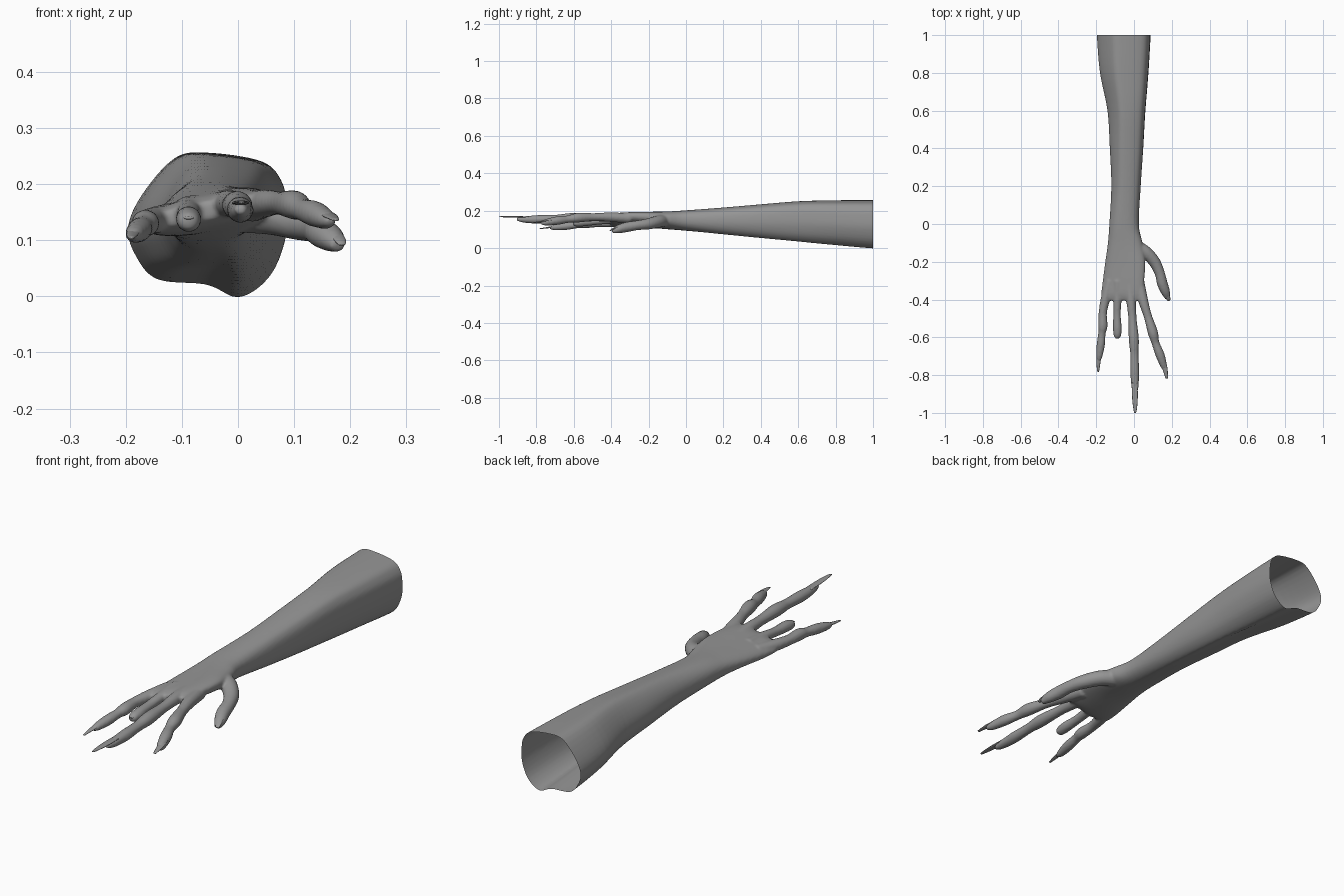
import bpy, bmesh, math
from mathutils import Vector

if "Cube" in bpy.data.objects:
    bpy.data.objects.remove(bpy.data.objects["Cube"])

skin = bpy.data.materials.new("grey skin")
skin.diffuse_color = (0.3, 0.3, 0.3, 1)
skin.use_nodes = True
skin.node_tree.nodes["Principled BSDF"].inputs["Base Color"].default_value = skin.diffuse_color


def spline(p, steps, closed=False):
    """Smooth curve through points of any dimension (Catmull-Rom)."""
    n, out = len(p), []
    for i in range(n if closed else n - 1):
        if closed:
            a, b, c, d = (p[(i + k) % n] for k in (-1, 0, 1, 2))
        else:
            a, b, c, d = p[max(i - 1, 0)], p[i], p[i + 1], p[min(i + 2, n - 1)]
        for s in range(steps):
            t = s / steps
            out.append([0.5 * (2 * B + (C - A) * t + (2 * A - 5 * B + 4 * C - D) * t * t
                               + (3 * B - A - 3 * C + D) * t ** 3)
                        for A, B, C, D in zip(a, b, c, d)])
    if not closed:
        out.append(list(p[-1]))
    return out


def loft(bm, rings):
    """Skin a list of equal point rings and cap both ends."""
    rows = [[bm.verts.new(v) for v in ring] for ring in rings]
    n = len(rows[0])
    for a, b in zip(rows, rows[1:]):
        for i in range(n):
            bm.faces.new((a[i], a[(i + 1) % n], b[(i + 1) % n], b[i]))
    bm.faces.new(rows[0][::-1])
    bm.faces.new(rows[-1])


def tube(bm, path, steps=6, sides=16):
    """Elliptical tube along points of (x, y, z, half width, half height)."""
    pts = spline(path, steps)
    rings = []
    for i, p in enumerate(pts):
        t = Vector(pts[min(i + 1, len(pts) - 1)][:3]) - Vector(pts[max(i - 1, 0)][:3])
        side = t.cross(Vector((0, 0, 1))).normalized()
        up = side.cross(t).normalized()
        rings.append([Vector(p[:3]) + side * p[3] * math.cos(a) + up * p[4] * math.sin(a)
                      for a in (2 * math.pi * k / sides for k in range(sides))])
    loft(bm, rings)


def finish(name, bm):
    bmesh.ops.recalc_face_normals(bm, faces=bm.faces)
    me = bpy.data.meshes.new(name)
    bm.to_mesh(me)
    bm.free()
    me.materials.append(skin)
    ob = bpy.data.objects.new(name, me)
    bpy.context.collection.objects.link(ob)
    return ob


def smooth(ob):
    for f in ob.data.polygons:
        f.use_smooth = True


# Forearm and palm: lumpy elbow outline blending into an oval at the wrist
elbow = spline([(1.04, .3), (.97, .62), (.72, .88), (.02, 1), (-.42, .93), (-.85, .42),
                (-1.04, -.05), (-.93, -.45), (-.65, -.77), (.0, -.84), (.42, -1.02),
                (.82, -.73), (1.03, -.2)], 4, True)
# y, left x, right x, low z, high z, sideways tilt
stations = [(1.04, -.19, .08, .0, .256, 0), (.98, -.19, .08, .002, .256, 0),
            (.8, -.175, .07, .018, .255, 0), (.6, -.137, .056, .036, .25, 0),
            (.4, -.126, .046, .053, .234, 0), (.2, -.119, .034, .072, .217, 0),
            (0, -.13, .025, .092, .202, .03), (-.1, -.138, .045, .102, .195, .08),
            (-.2, -.152, .06, .112, .19, .15), (-.3, -.165, .054, .116, .184, .2),
            (-.37, -.173, .05, .122, .178, .2), (-.405, -.168, .045, .135, .168, .2)]
bm = bmesh.new()
rings = []
for y, x0, x1, z0, z1, tilt in spline(stations, 5):
    w = min(max((y + .1) / .8, 0), 1)
    ring = []
    for u, v in elbow:
        a = math.atan2(v, u)
        c, s = math.cos(a), math.sin(a)
        u = w * u + (1 - w) * math.copysign(abs(c) ** .85, c)
        v = w * v + (1 - w) * math.copysign(abs(s) ** .85, s)
        dx = u * (x1 - x0) / 2
        ring.append(((x0 + x1) / 2 + dx, y, (z0 + z1) / 2 + v * (z1 - z0) / 2 + tilt * dx))
    rings.append(ring)
loft(bm, rings)

# Fingers: x, y, z, radius at each joint
fingers = {
    "little": [(-.125, -.3, .14, .026), (-.152, -.4, .135, .024), (-.165, -.47, .133, .021),
               (-.165, -.54, .13, .024), (-.17, -.58, .125, .019), (-.176, -.64, .118, .021),
               (-.184, -.7, .111, .016), (-.186, -.73, .108, .006)],
    "ring": [(-.085, -.3, .155, .026), (-.088, -.41, .15, .021), (-.09, -.48, .143, .019),
             (-.088, -.55, .138, .022), (-.088, -.59, .134, .019), (-.088, -.605, .133, .01)],
    "middle": [(-.025, -.3, .16, .028), (-.016, -.4, .165, .025), (-.008, -.5, .164, .021),
               (-.001, -.61, .162, .026), (.002, -.69, .158, .021), (.004, -.78, .154, .023),
               (.005, -.86, .153, .018), (.005, -.905, .155, .009)],
    "index": [(.025, -.3, .16, .028), (.05, -.41, .166, .025), (.074, -.49, .166, .021),
              (.1, -.575, .163, .026), (.114, -.63, .155, .02), (.137, -.69, .147, .023),
              (.157, -.75, .137, .017), (.164, -.775, .134, .008)],
    "thumb": [(.01, -.12, .148, .035), (.062, -.15, .142, .033), (.108, -.2, .13, .03),
              (.136, -.26, .122, .026), (.15, -.315, .113, .027), (.167, -.36, .102, .023),
              (.178, -.395, .09, .012)],
}
for path in fingers.values():
    tube(bm, [(x, y, z, r + .001, r) for x, y, z, r in path])
body = finish("arm_and_hand", bm)

# Fuse arm, palm and fingers into one soft skin
mod = body.modifiers.new("fuse", 'REMESH')
mod.mode = 'VOXEL'
mod.voxel_size = .0055
mod = body.modifiers.new("soften", 'SMOOTH')
mod.factor = .5
mod.iterations = 5
bpy.context.view_layer.update()
fused = bpy.data.meshes.new_from_object(body.evaluated_get(bpy.context.evaluated_depsgraph_get()))
body.modifiers.clear()

# Cut the arm open at the elbow end
bm = bmesh.new()
bm.from_mesh(fused)
bmesh.ops.bisect_plane(bm, geom=bm.verts[:] + bm.edges[:] + bm.faces[:],
                       plane_co=(0, 1, 0), plane_no=(0, 1, 0), clear_outer=True)
bm.to_mesh(fused)
bm.free()
body.data = fused
fused.materials.clear()
fused.materials.append(skin)
smooth(body)

# Long flat claw-like nails: x, y, z, half width, half thickness
nails = {
    "little": [(-.183, -.68, .12, .012, .004), (-.188, -.73, .111, .011, .004),
               (-.19, -.782, .104, .005, .002)],
    "ring": [(-.088, -.57, .146, .013, .004), (-.088, -.606, .14, .009, .003)],
    "middle": [(.004, -.84, .166, .015, .004), (.005, -.92, .167, .015, .004),
               (.006, -.975, .168, .01, .003), (.006, -1, .168, .005, .002)],
    "index": [(.153, -.72, .15, .014, .004), (.165, -.77, .143, .013, .004),
              (.174, -.818, .136, .006, .002)],
    "thumb": [(.17, -.355, .119, .013, .004), (.182, -.395, .1, .011, .004),
              (.185, -.406, .092, .006, .002)],
}
for name, path in nails.items():
    bm = bmesh.new()
    tube(bm, path, 4, 12)
    smooth(finish(name + "_nail", bm))
